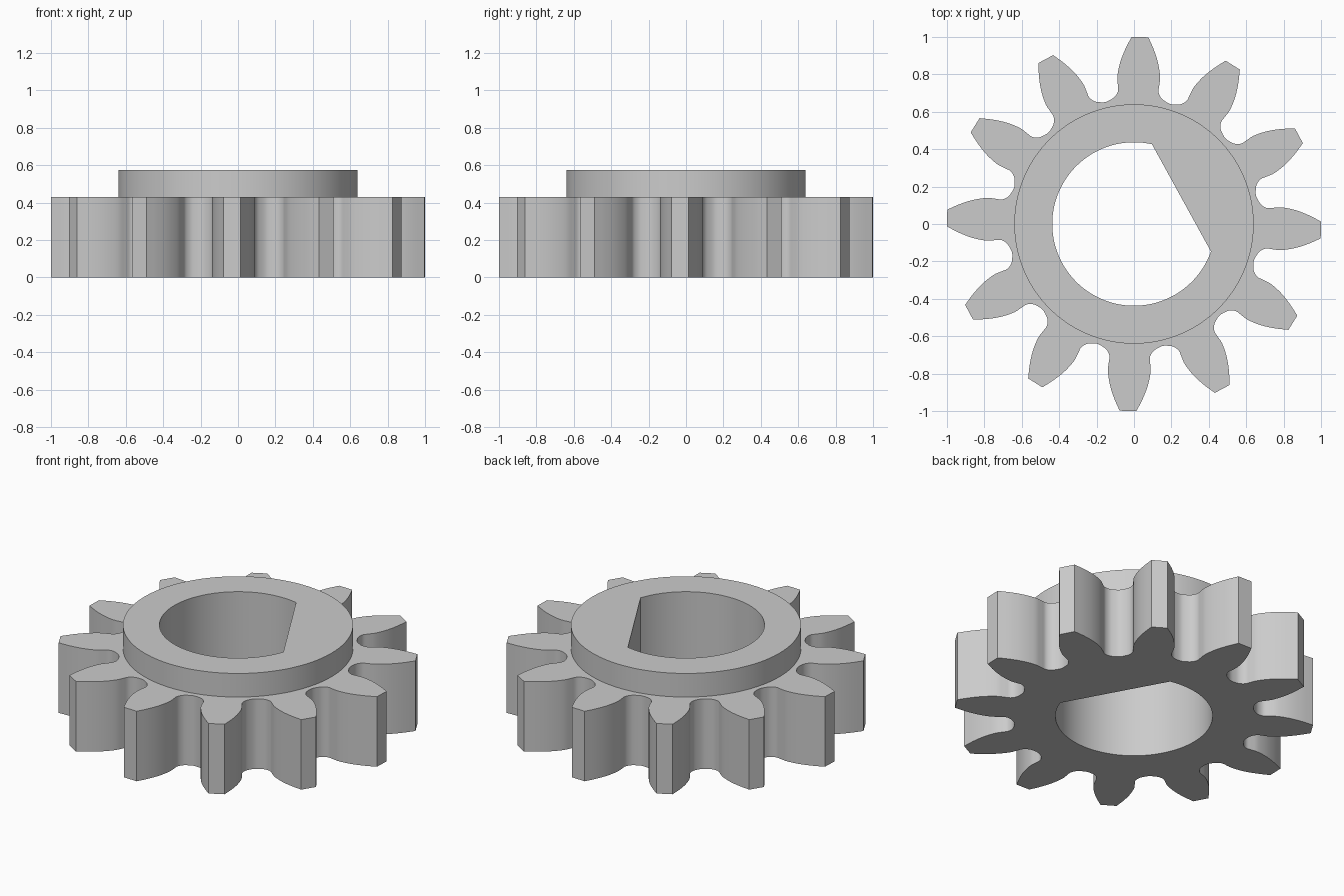
import bpy, bmesh, math
from mathutils import Vector

if "Cube" in bpy.data.objects:
    bpy.data.objects.remove(bpy.data.objects["Cube"])

TEETH, TOOTH_ANGLE = 12, math.radians(88.15)
GEAR_H, HUB_H, HUB_R = 0.43, 0.575, 0.64
BORE_R, FLAT_DIR, FLAT_HALF = 0.437, math.radians(28.8), math.radians(48.5)

grey = bpy.data.materials.new("grey")
grey.diffuse_color = (0.6, 0.6, 0.6, 1)
grey.use_nodes = True
grey.node_tree.nodes["Principled BSDF"].inputs["Base Color"].default_value = grey.diffuse_color

# half tooth, tip to middle of the gap: (along radius, half width)
FLANK = [(1.0, 0.045), (0.93, 0.078), (0.86, 0.102), (0.79, 0.114),
         (0.745, 0.111), (0.71, 0.108), (0.68, 0.122), (0.661, 0.145),
         (0.647, 0.1734)]


def smooth_path(pts, steps=4):
    """Catmull-Rom curve; the last point is where the gap mirrors."""
    p = [Vector(q) for q in pts]
    axis = p[-1].normalized()
    mirrored = 2 * axis * p[-2].dot(axis) - p[-2]
    p = [2 * p[0] - p[1]] + p + [mirrored]
    out = []
    for i in range(1, len(p) - 2):
        a, b, c, d = p[i - 1:i + 3]
        for s in range(steps):
            t = s / steps
            out.append(0.5 * (2 * b + (c - a) * t + (2 * a - 5 * b + 4 * c - d) * t * t
                              + (3 * b - a - 3 * c + d) * t ** 3))
    return out + [p[-2]]


def arc(radius, start, end, n, closed=False):
    steps = n if closed else n - 1
    return [(radius * math.cos(start + (end - start) * i / steps),
             radius * math.sin(start + (end - start) * i / steps)) for i in range(n)]


def gear_outline():
    flank = smooth_path(FLANK)
    tooth = [(v.x, -v.y) for v in reversed(flank)] + [(v.x, v.y) for v in flank[:-1]]
    pts = []
    for k in range(TEETH):
        a = TOOTH_ANGLE + k * math.tau / TEETH
        c, s = math.cos(a), math.sin(a)
        pts += [(u * c - w * s, u * s + w * c) for u, w in tooth]
    return pts


def wall(bm, loop, z0, z1, inward=False):
    lo = [bm.verts.new((x, y, z0)) for x, y in loop]
    hi = [bm.verts.new((x, y, z1)) for x, y in loop]
    for i in range(len(loop)):
        j = (i + 1) % len(loop)
        face = [lo[i], lo[j], hi[j], hi[i]]
        bm.faces.new(face[::-1] if inward else face)


def cap(bm, outer, inner, z, up):
    edges = []
    for loop in (outer, inner):
        vs = [bm.verts.new((x, y, z)) for x, y in loop]
        edges += [bm.edges.new((vs[i - 1], vs[i])) for i in range(len(vs))]
    res = bmesh.ops.triangle_fill(bm, use_beauty=True, edges=edges, normal=(0, 0, 1))
    for f in res["geom"]:
        if isinstance(f, bmesh.types.BMFace):
            f.normal_update()
            if (f.normal.z > 0) != up:
                f.normal_flip()


def finish(bm, name):
    bmesh.ops.remove_doubles(bm, verts=bm.verts[:], dist=1e-5)
    me = bpy.data.meshes.new(name)
    bm.to_mesh(me)
    bm.free()
    me.materials.append(grey)
    ob = bpy.data.objects.new(name, me)
    bpy.context.collection.objects.link(ob)
    bpy.ops.object.select_all(action='DESELECT')
    ob.select_set(True)
    bpy.context.view_layer.objects.active = ob
    bpy.ops.object.shade_smooth_by_angle(angle=math.radians(30))


teeth = gear_outline()
hub = arc(HUB_R, 0, math.tau, 128, closed=True)
bore = arc(BORE_R, FLAT_DIR + FLAT_HALF, FLAT_DIR - FLAT_HALF + math.tau, 80)

# toothed wheel
bm = bmesh.new()
wall(bm, teeth, 0, GEAR_H)
cap(bm, teeth, bore, 0, up=False)
cap(bm, teeth, hub, GEAR_H, up=True)
finish(bm, "toothed_wheel")

# raised hub with the D-shaped shaft hole
bm = bmesh.new()
wall(bm, hub, GEAR_H, HUB_H)
wall(bm, bore, 0, HUB_H, inward=True)
cap(bm, hub, bore, HUB_H, up=True)
finish(bm, "hub_and_bore")
